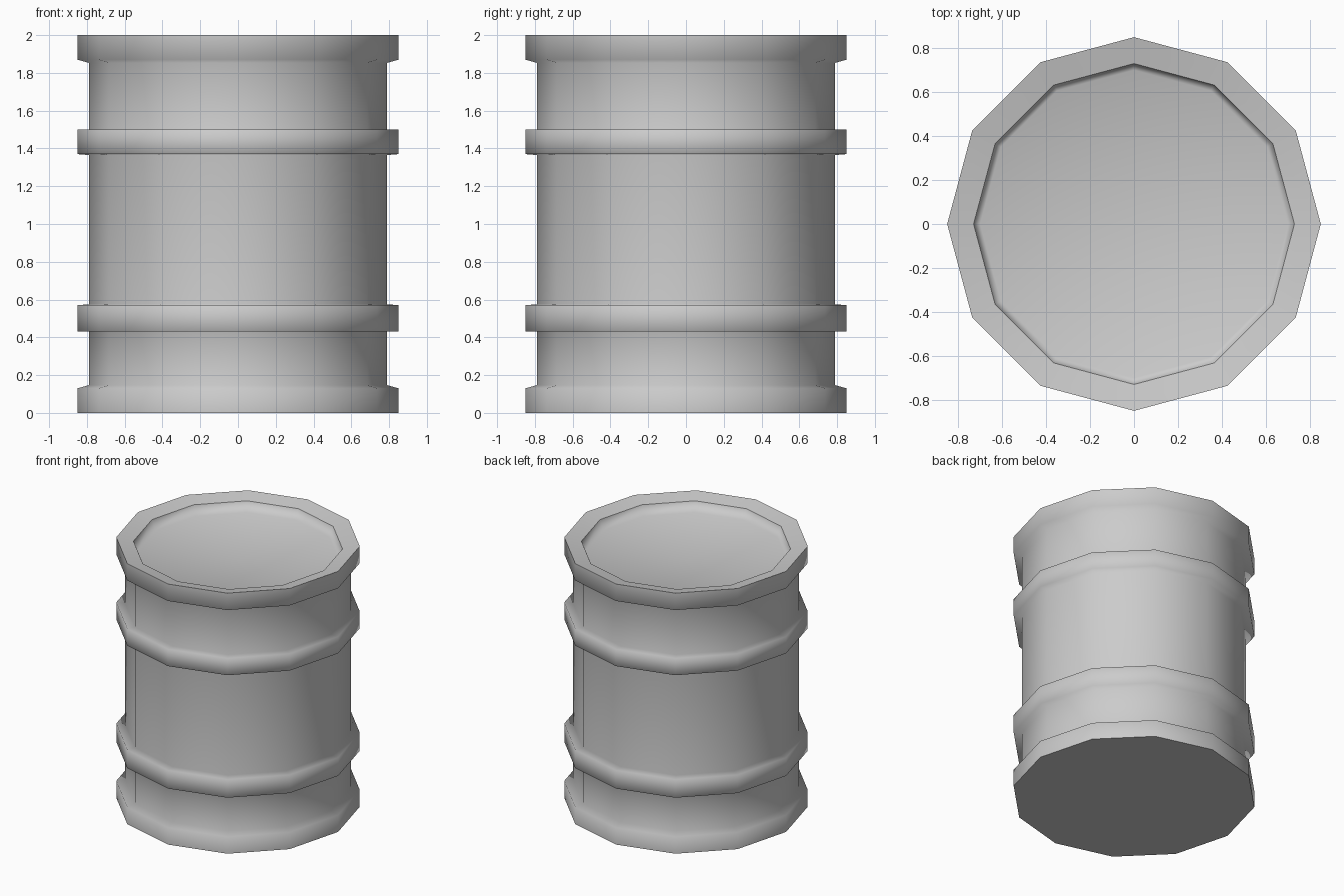
import bpy, bmesh, math

if "Cube" in bpy.data.objects:
    bpy.data.objects.remove(bpy.data.objects["Cube"])

SIDES = 12
BODY, RING = 0.79, 0.85

# Half profile (radius, height) from base to recessed lid
profile = [(RING, 0.0), (RING, 0.13), (BODY, 0.147)]                   # base rim
profile += [(BODY, 0.432), (RING, 0.43), (RING, 0.57), (BODY, 0.575)]  # lower hoop
profile += [(BODY, 1.365), (RING, 1.37), (RING, 1.50), (BODY, 1.50)]   # upper hoop
profile += [(BODY, 1.853), (RING, 1.87), (RING, 2.0)]                  # top rim
profile += [(0.73, 1.975), (0.70, 1.90)]                               # lid recess

# Barrel: revolve the profile, cap the base and close the dished lid
bm = bmesh.new()
rows = []
for r, z in profile:
    rows.append([bm.verts.new((r * math.cos(math.tau * i / SIDES),
                               r * math.sin(math.tau * i / SIDES), z))
                 for i in range(SIDES)])
for a, b in zip(rows, rows[1:]):
    for i in range(SIDES):
        j = (i + 1) % SIDES
        bm.faces.new((a[i], a[j], b[j], b[i]))
bm.faces.new(rows[0][::-1])
centre = bm.verts.new((0, 0, 1.86))
for i in range(SIDES):
    bm.faces.new((rows[-1][i], rows[-1][(i + 1) % SIDES], centre))

# Smooth everywhere except the crisp base and rim outlines
for f in bm.faces:
    f.smooth = True
for row in (rows[0], rows[-3], rows[-2]):
    for i in range(SIDES):
        bm.edges.get((row[i], row[(i + 1) % SIDES])).smooth = False

mesh = bpy.data.meshes.new("barrel")
bm.to_mesh(mesh)
bm.free()
barrel = bpy.data.objects.new("barrel", mesh)
bpy.context.collection.objects.link(barrel)

# Large faces dominate the shading
weighted = barrel.modifiers.new("weighted", 'WEIGHTED_NORMAL')
weighted.keep_sharp = True
